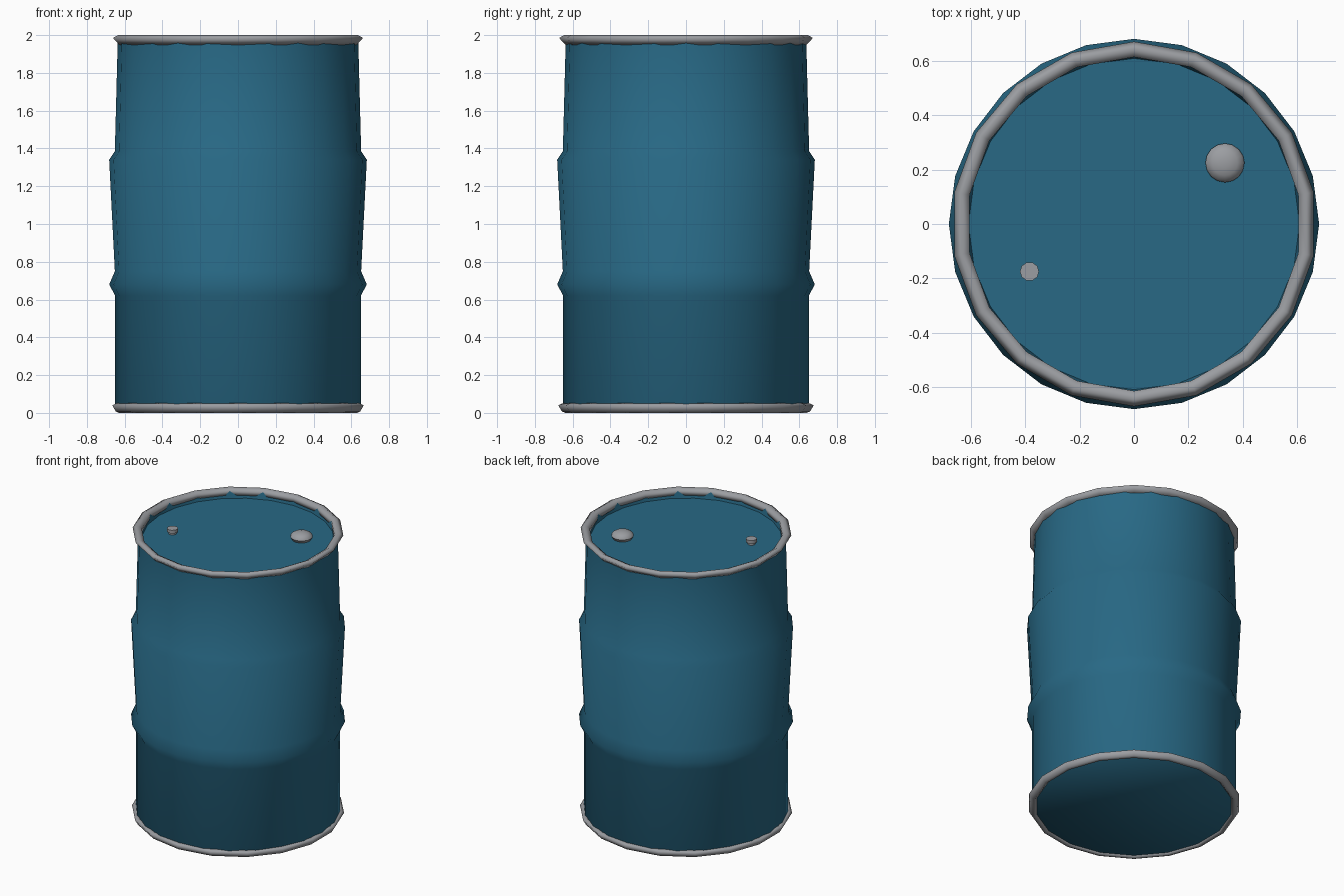
import bpy, bmesh, math

cube = bpy.data.objects.get("Cube")
if cube:
    bpy.data.objects.remove(cube)


def material(name, color):
    m = bpy.data.materials.new(name)
    m.use_nodes = True
    m.diffuse_color = (*color, 1)
    m.node_tree.nodes["Principled BSDF"].inputs["Base Color"].default_value = (*color, 1)
    return m


def lathe(name, profile, sides, mat, loc=(0, 0, 0), closed=False, caps=(), turn=0):
    """Revolve (radius, height) points about z; caps lists the ring indices to fill."""
    bm = bmesh.new()
    rings = []
    for r, z in profile:
        angles = [2 * math.pi * (i + turn) / sides for i in range(sides)]
        rings.append([bm.verts.new((r * math.cos(a), r * math.sin(a), z)) for a in angles])
    pairs = list(zip(rings, rings[1:]))
    if closed:
        pairs.append((rings[-1], rings[0]))
    for low, high in pairs:
        for i in range(sides):
            j = (i + 1) % sides
            bm.faces.new((low[i], low[j], high[j], high[i]))
    for c in caps:
        bm.faces.new(rings[c])
    bmesh.ops.recalc_face_normals(bm, faces=bm.faces)
    for f in bm.faces:
        f.smooth = True
    mesh = bpy.data.meshes.new(name)
    bm.to_mesh(mesh)
    bm.free()
    mesh.materials.append(mat)
    ob = bpy.data.objects.new(name, mesh)
    ob.location = loc
    bpy.context.collection.objects.link(ob)
    return ob


def sharpen(ob, degrees):
    bpy.ops.object.select_all(action="DESELECT")
    ob.select_set(True)
    bpy.context.view_layer.objects.active = ob
    bpy.ops.object.shade_smooth_by_angle(angle=math.radians(degrees))


paint = material("teal paint", (0.021, 0.14, 0.235))
steel = material("bare steel", (0.33, 0.34, 0.36))

# Drum shell: two raised hoops, closed underneath, softly shaded all over
lathe("drum_shell", [(0.635, 0.015), (0.65, 0.035), (0.65, 0.62), (0.682, 0.68), (0.652, 0.75),
                     (0.682, 1.34), (0.652, 1.385), (0.637, 1.96)], 24, paint, caps=(0,))

# Recessed lid with its short inner wall
lid = lathe("lid", [(0.61, 1.935), (0.62, 1.985)], 24, paint, caps=(0,))
for face in lid.data.polygons:
    if face.normal.z < -0.5:
        face.flip()
sharpen(lid, 40)

# Rolled steel rims
lathe("top_rim", [(0.638, 1.948), (0.672, 1.985), (0.645, 2.0), (0.615, 1.985), (0.615, 1.955)],
      18, steel, closed=True, turn=0.5)
lathe("bottom_rim", [(0.64, 0.0), (0.657, 0.008), (0.676, 0.04), (0.65, 0.052), (0.62, 0.02)],
      18, steel, closed=True, turn=0.5)

# Large domed bung and small vent plug
dome = [(0.072 * math.cos(a), 0.02 + 0.035 * math.sin(a))
        for a in (math.radians(d) for d in (0, 25, 50, 75))]
bung = lathe("large_bung", [(0.06, 0)] + dome, 16, steel, (0.335, 0.225, 1.935), caps=(0, 4))
plug = lathe("small_plug", [(0.025, 0), (0.025, 0.014), (0.035, 0.015), (0.035, 0.038)], 10, steel,
             (-0.385, -0.175, 1.935), caps=(0, 3))
sharpen(bung, 45)
sharpen(plug, 40)
